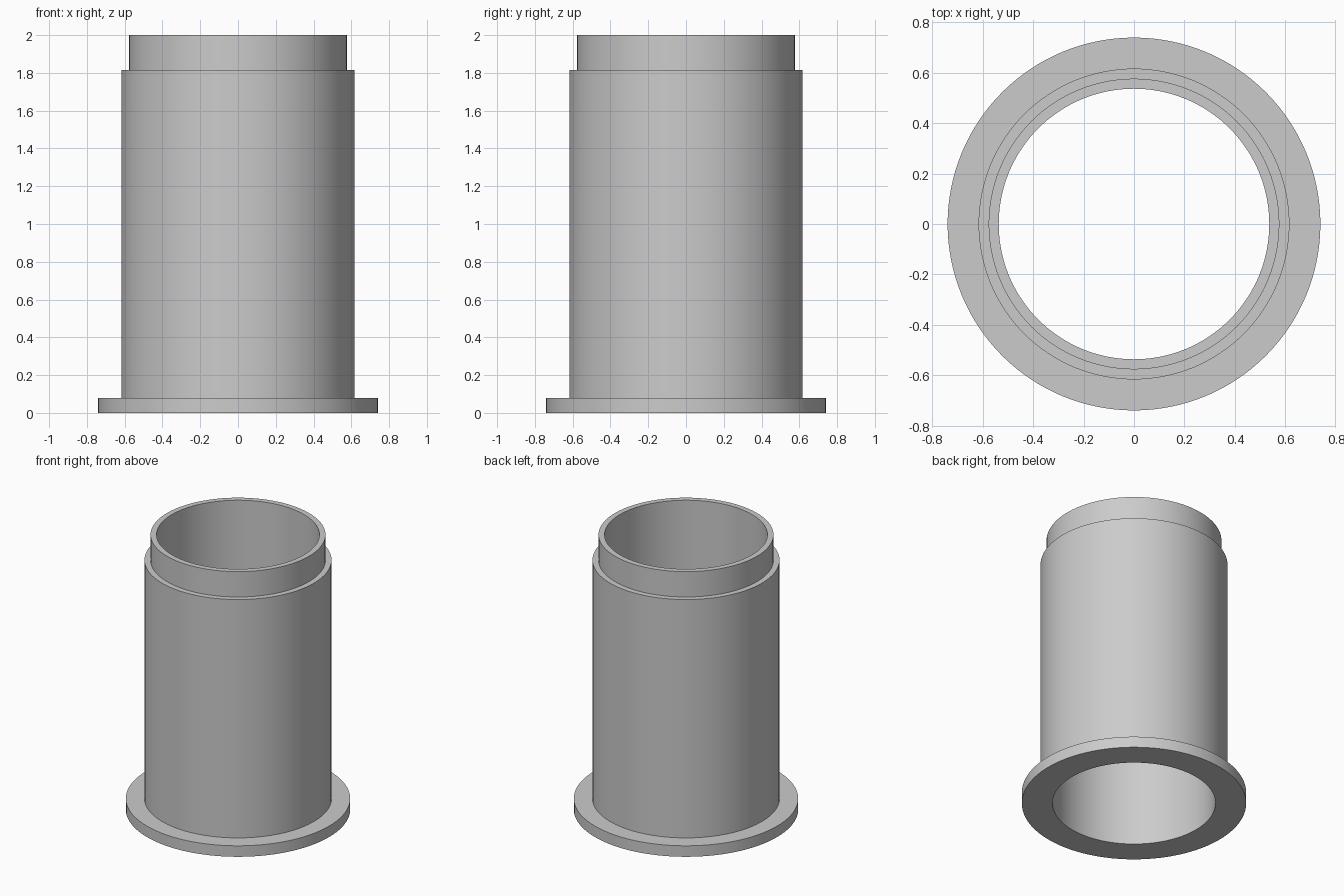
import bpy
import bmesh
from math import cos, sin, tau, radians

cube = bpy.data.objects.get("Cube")
if cube:
    bpy.data.objects.remove(cube, do_unlink=True)

SEGMENTS = 128
BORE, NECK, BODY, FLANGE = 0.537, 0.577, 0.617, 0.74
FLANGE_TOP, SHOULDER, TOP = 0.08, 1.815, 2.0

grey = bpy.data.materials.new("plain grey")
grey.use_nodes = True
colour = (0.6, 0.6, 0.6, 1)
grey.diffuse_color = colour
grey.node_tree.nodes["Principled BSDF"].inputs["Base Color"].default_value = colour


def lathe(name, profile, material):
    """Spin a closed (radius, height) profile around z."""
    bm = bmesh.new()
    rings = []
    for r, z in profile:
        rings.append([bm.verts.new((r * cos(tau * i / SEGMENTS), r * sin(tau * i / SEGMENTS), z))
                      for i in range(SEGMENTS)])
    for k, ring in enumerate(rings):
        upper = rings[(k + 1) % len(rings)]
        for i in range(SEGMENTS):
            j = (i + 1) % SEGMENTS
            bm.faces.new((ring[i], ring[j], upper[j], upper[i]))
    bmesh.ops.recalc_face_normals(bm, faces=bm.faces)
    mesh = bpy.data.meshes.new(name)
    bm.to_mesh(mesh)
    bm.free()
    mesh.materials.append(material)
    obj = bpy.data.objects.new(name, mesh)
    bpy.context.collection.objects.link(obj)
    bpy.ops.object.select_all(action="DESELECT")
    obj.select_set(True)
    bpy.context.view_layer.objects.active = obj
    bpy.ops.object.shade_smooth_by_angle(angle=radians(30))
    return obj


# Flanged sleeve: base flange, long body, stepped neck, straight bore
lathe("flanged_sleeve", [
    (BORE, 0), (FLANGE, 0), (FLANGE, FLANGE_TOP), (BODY, FLANGE_TOP),
    (BODY, SHOULDER), (NECK, SHOULDER), (NECK, TOP), (BORE, TOP),
], grey)
